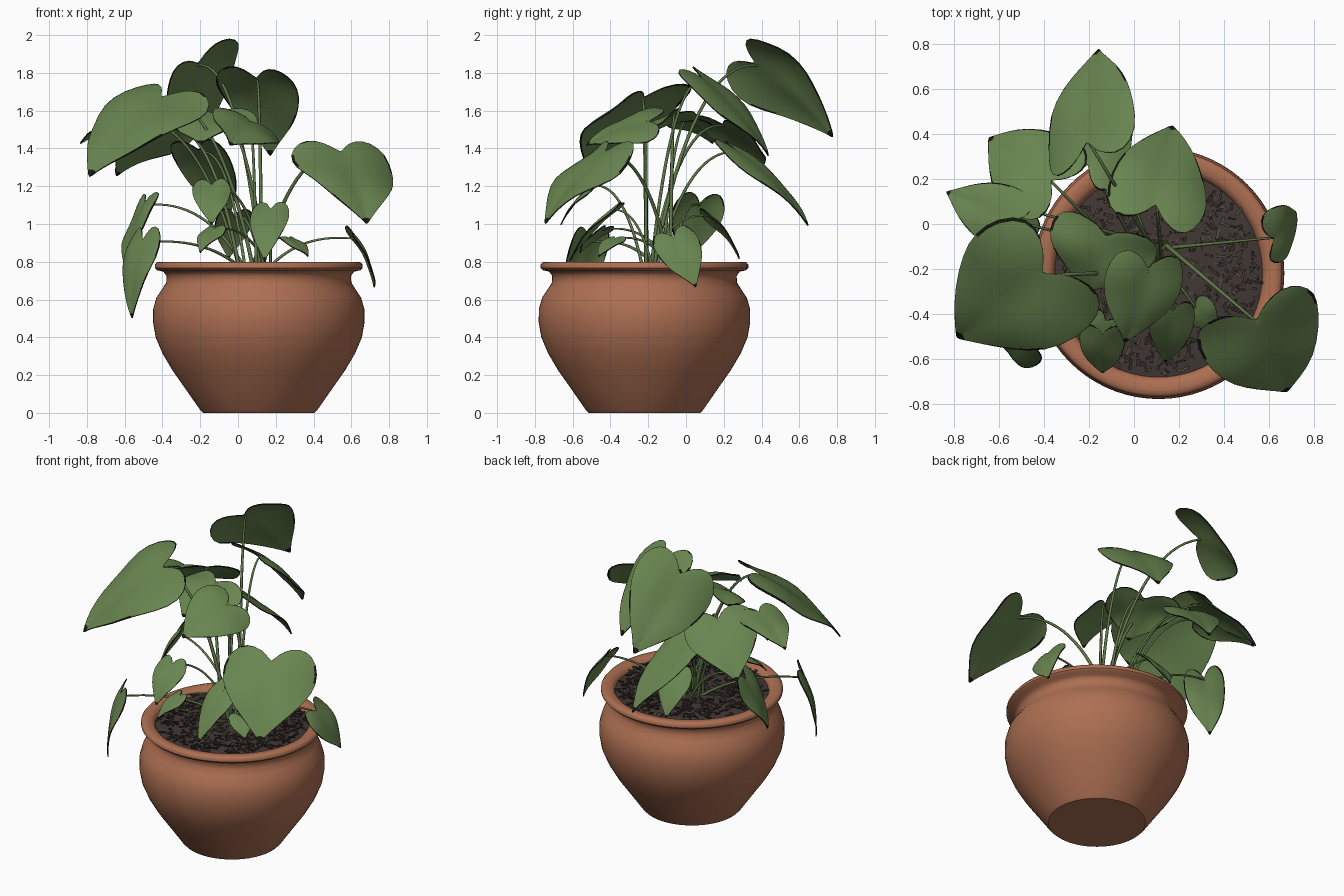
import bpy, bmesh, math, random
from mathutils import Vector, Matrix

random.seed(4)
cube = bpy.data.objects.get("Cube")
if cube:
    bpy.data.objects.remove(cube)


def material(name, r, g, b):
    mat = bpy.data.materials.new(name)
    mat.use_nodes = True
    mat.diffuse_color = (r, g, b, 1)
    shader = mat.node_tree.nodes["Principled BSDF"]
    shader.inputs["Base Color"].default_value = (r, g, b, 1)
    shader.inputs["Roughness"].default_value = 0.8
    return mat


terracotta = material("terracotta", .42, .16, .085)
leaf_green = material("leaf green", .14, .235, .08)
stem_green = material("stem green", .12, .19, .07)
dark_edge = material("dark leaf edge", .008, .01, .006)
soil_brown = material("soil brown", .052, .039, .033)
bark_dark = material("dark bark", .032, .024, .02)
bark_light = material("light bark", .085, .062, .048)

POT = Vector((.11, -.22, 0))


def add_object(name, bm, mats, smooth=True):
    mesh = bpy.data.meshes.new(name)
    bmesh.ops.recalc_face_normals(bm, faces=bm.faces)
    for face in bm.faces:
        face.smooth = smooth
    bm.to_mesh(mesh)
    bm.free()
    for mat in mats:
        mesh.materials.append(mat)
    obj = bpy.data.objects.new(name, mesh)
    bpy.context.collection.objects.link(obj)
    return obj


def lathe(name, profile, mat):
    bm = bmesh.new()
    verts = [bm.verts.new((r, 0, z)) for r, z in profile]
    edges = [bm.edges.new(pair) for pair in zip(verts, verts[1:])]
    bmesh.ops.spin(bm, geom=verts + edges, cent=(0, 0, 0), axis=(0, 0, 1),
                   angle=math.tau, steps=72)
    bmesh.ops.remove_doubles(bm, verts=bm.verts, dist=1e-4)
    obj = add_object(name, bm, [mat])
    obj.location = POT
    bpy.ops.object.select_all(action="DESELECT")
    bpy.context.view_layer.objects.active = obj
    obj.select_set(True)
    bpy.ops.object.shade_smooth_by_angle(angle=math.radians(42))


# Pot with rounded, flared rim, and the soil in it
lathe("pot", [(0, 0), (.295, 0), (.31, .015), (.39, .13), (.457, .225), (.51, .315),
              (.546, .4), (.56, .48), (.559, .55), (.542, .61), (.512, .655),
              (.49, .69), (.488, .725), (.505, .748), (.538, .755), (.55, .768),
              (.55, .785), (.54, .797), (.52, .8), (.49, .797), (.472, .785),
              (.46, .76), (.46, .72)], terracotta)
lathe("soil", [(0, .785), (.2, .782), (.4, .772), (.465, .765)], soil_brown)

# Loose bark chips scattered over the soil
chips = bmesh.new()
for i in range(700):
    radius = .45 * math.sqrt(random.random())
    angle = random.uniform(0, math.tau)
    spot = POT + Vector((radius * math.cos(angle), radius * math.sin(angle), .783))
    spin = Matrix.Rotation(random.uniform(0, math.tau), 4, "Z")
    tilt = Matrix.Rotation(random.uniform(-.35, .35), 4, "Y")
    size = Matrix.Diagonal((random.uniform(.015, .05), random.uniform(.006, .015), .006, 1))
    before = len(chips.faces)
    bmesh.ops.create_cube(chips, size=1, matrix=Matrix.Translation(spot) @ spin @ tilt @ size)
    chips.faces.ensure_lookup_table()
    tone = random.choice((0, 0, 1, 2, 2))
    for face in chips.faces[before:]:
        face.material_index = tone
add_object("bark_chips", chips, [bark_dark, bark_light, soil_brown], smooth=False)

# Half of a heart outline: (midrib position, edge position, edge half width)
HEART = [(0, 0, 0), (0, -.12, .13), (.01, -.23, .4), (.04, -.23, .74), (.12, -.06, 1),
         (.25, .18, 1.04), (.42, .43, .88), (.62, .66, .6), (.82, .86, .26),
         (.96, .98, .07), (1.04, 1.04, 0)]
RINGS = (0, .3, .6, .85, .97, 1)


def blade(name, base, tip, half, roll):
    length = (tip - base).length
    along = (tip - base).normalized()
    flat = along.cross(Vector((0, 0, 1))).normalized()
    across = Matrix.Rotation(math.radians(-roll), 3, along) @ flat
    normal = across.cross(along)
    phase = random.uniform(0, math.tau)
    bm = bmesh.new()
    for side in (-1, 1):
        rows = []
        for mid, edge, width in HEART:
            row = []
            for s in RINGS:
                t = mid + (edge - mid) * s
                w = width * s
                # arched midrib, raised halves and a wavy margin
                lift = length * .22 * t * (1 - t) + half * (.22 * w - .34 * w * w)
                lift += half * .1 * w * math.sin(7 * t + phase + side)
                row.append(bm.verts.new(base + along * length * t
                                        + across * half * w * side + normal * lift))
            rows.append(row)
        for i, (a, b) in enumerate(zip(rows, rows[1:])):
            for k in range(len(RINGS) - 1):
                face = bm.faces.new((a[k], a[k + 1], b[k + 1], b[k]))
                # withered tip and patches of the margin
                margin = k == len(RINGS) - 2 and random.random() < .45
                face.material_index = int(margin or i == len(HEART) - 2)
    bmesh.ops.remove_doubles(bm, verts=bm.verts, dist=1e-4)
    bmesh.ops.dissolve_degenerate(bm, edges=bm.edges, dist=1e-5)
    obj = add_object(name, bm, [leaf_green, dark_edge])
    sub = obj.modifiers.new("round", "SUBSURF")
    sub.levels = sub.render_levels = 1
    thick = obj.modifiers.new("thickness", "SOLIDIFY")
    thick.thickness = .006
    thick.offset = 0
    thick.material_offset_rim = 1


def stem(name, base, radius):
    root = Vector((.09 + random.uniform(-.1, .1), -.15 + random.uniform(-.08, .08), .77))
    bend = root.lerp(base, .38)
    bend.z = base.z + .04
    curve = bpy.data.curves.new(name, "CURVE")
    curve.dimensions = "3D"
    curve.bevel_depth = radius
    curve.bevel_resolution = 1
    curve.use_fill_caps = True
    spline = curve.splines.new("POLY")
    steps = 16
    spline.points.add(steps)
    for i, point in enumerate(spline.points):
        t = i / steps
        place = root.lerp(bend, t).lerp(bend.lerp(base, t), t)
        point.co = (*place, 1)
        point.radius = 1.2 - .5 * t
    spline.use_smooth = True
    curve.materials.append(stem_green)
    bpy.context.collection.objects.link(bpy.data.objects.new(name, curve))


def leaf(name, base, tip, half, roll=0):
    base, tip = Vector(base), Vector(tip)
    blade(name + "_leaf", base, tip, half, roll)
    stem(name + "_stem", base, .006 + .012 * half)


# Large upper leaves
leaf("top_back", (-.21, .38, 1.84), (-.16, .77, 1.47), .25, 44)
leaf("back", (.1, .1, 1.76), (.17, .43, 1.37), .22, -8)
leaf("front_left_large", (.55, -.44, 1.37), (.68, -.74, 1.01), .28, 4)
leaf("back_right", (-.38, .2, 1.52), (-.64, .38, 1.26), .22, -14)
leaf("front_right_large", (-.42, -.23, 1.66), (-.78, -.5, 1.26), .32, 10)
leaf("right_upper", (-.56, .02, 1.55), (-.83, .14, 1.43), .14)
leaf("centre_front", (.06, -.21, 1.54), (-.04, -.52, 1.42), .19, 28)
leaf("centre", (-.13, -.06, 1.58), (-.2, -.29, 1.43), .24)
leaf("back_middle", (-.2, .28, 1.38), (-.06, .64, 1), .16)
# Small lower leaves
leaf("front_low", (.17, -.4, 1.07), (.14, -.61, .81), .1)
leaf("front_small", (-.14, -.5, 1.2), (-.14, -.66, 1), .1)
leaf("right_hanging", (-.51, -.52, .9), (-.56, -.57, .51), .13, -8)
leaf("right_drooping", (-.5, .07, 1.1), (-.6, 0, .79), .14, -15)
leaf("left_hanging", (.63, -.06, .92), (.72, .05, .67), .12, -40)
leaf("left_small", (.28, -.38, .92), (.37, -.46, .83), .07)
leaf("back_low", (-.02, .13, 1.04), (-.05, .28, .82), .1)
leaf("front_right_low", (-.13, -.44, .97), (-.2, -.56, .85), .07)
